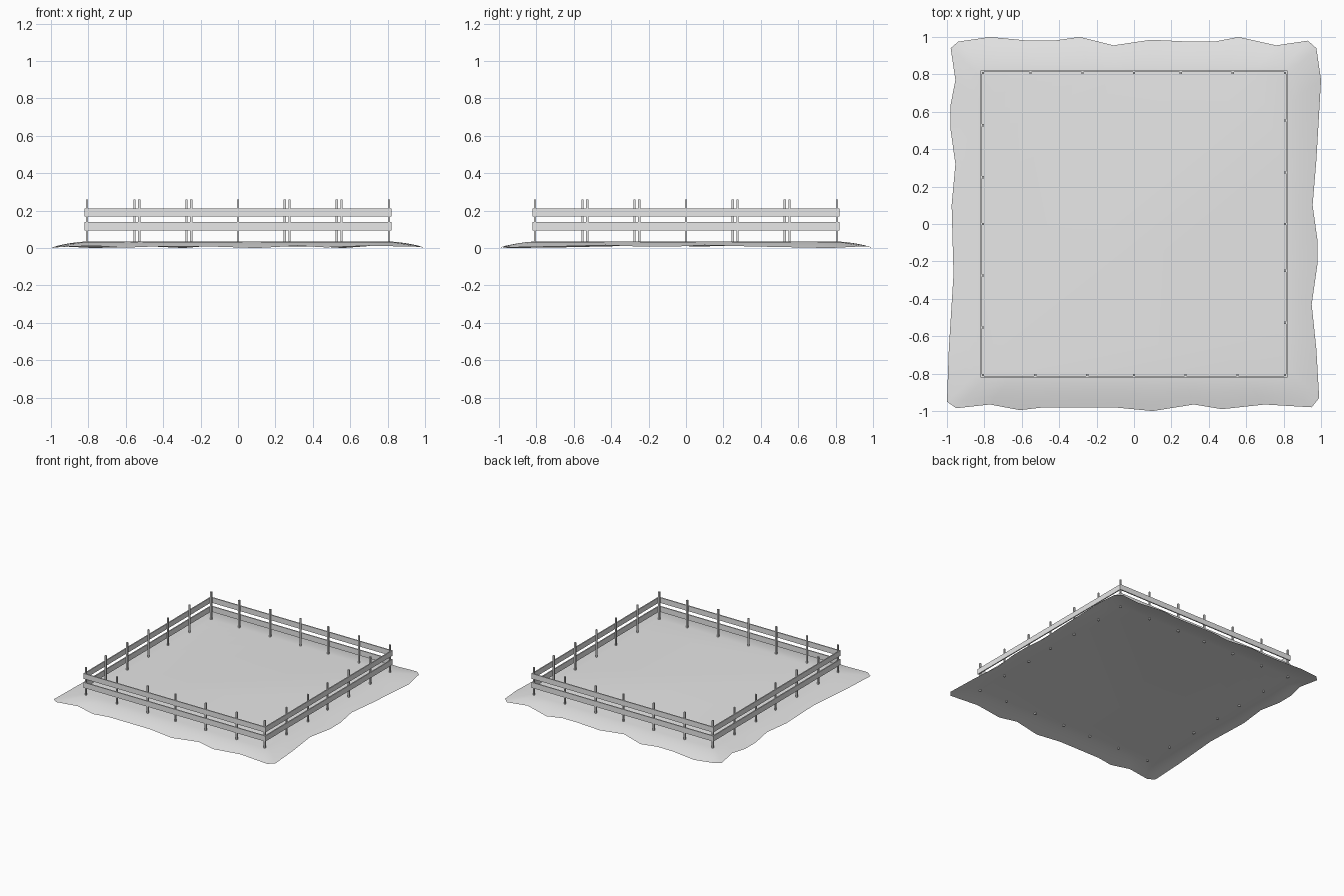
import bpy, bmesh
from math import pi
from mathutils import Matrix, Vector

cube = bpy.data.objects.get("Cube")
if cube:
    bpy.data.objects.remove(cube, do_unlink=True)

grey = bpy.data.materials.new("plain_grey")
grey.use_nodes = True
grey.diffuse_color = (0.8, 0.8, 0.8, 1)
grey.node_tree.nodes["Principled BSDF"].inputs["Base Color"].default_value = (0.8, 0.8, 0.8, 1)


def make_object(name, bm):
    mesh = bpy.data.meshes.new(name)
    bmesh.ops.recalc_face_normals(bm, faces=bm.faces)
    bm.to_mesh(mesh)
    bm.free()
    mesh.materials.append(grey)
    obj = bpy.data.objects.new(name, mesh)
    bpy.context.scene.collection.objects.link(obj)
    return obj


def add_box(bm, centre, size, turn):
    matrix = turn @ Matrix.Translation(centre) @ Matrix.Diagonal((*size, 1))
    bmesh.ops.create_cube(bm, size=1, matrix=matrix)


# Ragged ground edge: (position along the side, distance from the middle)
back = [(-.94, .975), (-.77, 1), (-.56, .98), (-.43, .98), (-.29, 1), (-.11, .955), (.09, .985),
        (.3, .975), (.43, .975), (.56, 1), (.76, .955), (.93, .98)]
right = [(.94, .975), (.77, 1), (.34, .975), (.1, .955), (-.08, .98), (-.22, .98), (-.43, .95),
         (-.67, .975), (-.93, .99)]
front = [(.95, .98), (.7, .965), (.47, .99), (.32, .965), (.1, 1), (-.11, .98), (-.48, .98),
         (-.61, .995), (-.77, .965), (-.95, .985)]
left = [(-.95, 1), (-.67, .99), (-.27, .965), (.1, .975), (.32, .955), (.5, .98), (.64, .98),
        (.77, .955), (.94, .98)]
outline = ([Vector((a, d)) for a, d in back] + [Vector((d, a)) for a, d in right]
           + [Vector((a, -d)) for a, d in front] + [Vector((-d, a)) for a, d in left])

# Ground sheet: flat middle with a rounded slope down to the ragged edge
GROUND = 0.035
FLAT = 0.81
bm = bmesh.new()
rings = []
for step in (0, 0.25, 0.5, 0.75, 1):
    ring = []
    for p in outline:
        inner = p * (FLAT / max(abs(p.x), abs(p.y)))
        q = inner.lerp(p, step)
        reach = max(0, (p - inner).length - 0.01)
        end = max(0, 0.35 * (1 - max(abs(p.x), abs(p.y))))
        end = 0 if reach > 0.24 else min(end, 0.015)
        ring.append(bm.verts.new((q.x, q.y, GROUND - (GROUND - end) * step ** 1.5)))
    rings.append(ring)
bm.faces.new(rings[0])
count = len(outline)
for a, b in zip(rings, rings[1:]):
    for i in range(count):
        j = (i + 1) % count
        bm.faces.new((a[i], a[j], b[j], b[i]))
ground = make_object("ground", bm)
if ground.data.polygons[0].normal.z < 0:
    ground.data.flip_normals()
ground.data.shade_smooth()

# Fence: each side is the back side turned by a quarter
POST = 0.012
for side, name in enumerate(("back", "right", "front", "left")):
    turn = Matrix.Rotation(-side * pi / 2, 4, "Z")

    # Two flat boards
    for label, low, high in (("lower", 0.094, 0.139), ("upper", 0.168, 0.211)):
        bm = bmesh.new()
        add_box(bm, (0, 0.8165, (low + high) / 2), (1.64, 0.009, high - low), turn)
        make_object(f"{name}_{label}_rail", bm)

    # Posts just inside the boards, the first one in the corner
    bm = bmesh.new()
    for x in (-0.807, -0.553, -0.275, 0, 0.25, 0.528):
        add_box(bm, (x, 0.807, 0.14), (POST, POST, 0.238), turn)
    make_object(f"{name}_posts", bm)
